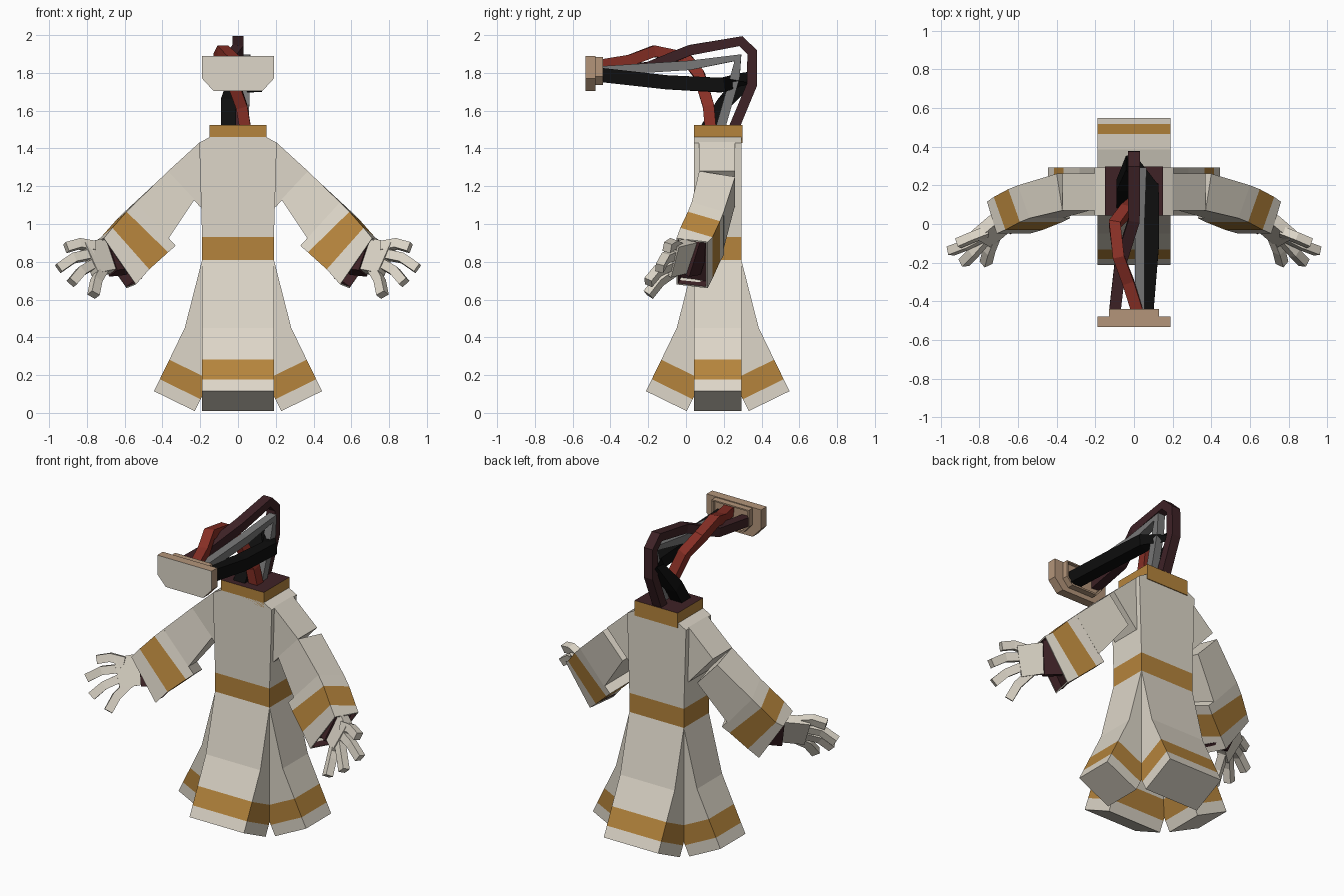
import bpy
import bmesh
from mathutils import Vector

cube = bpy.data.objects.get("Cube")
if cube:
    bpy.data.objects.remove(cube)


def material(name, hexcode):
    """Flat material from an sRGB hex colour, stored as linear values."""
    srgb = [int(hexcode[i:i + 2], 16) / 255 for i in (0, 2, 4)]
    colour = [((c + 0.055) / 1.055) ** 2.4 if c > 0.04 else c / 12.92 for c in srgb] + [1]
    mat = bpy.data.materials.new(name)
    mat.use_nodes = True
    mat.diffuse_color = colour
    mat.node_tree.nodes["Principled BSDF"].inputs["Base Color"].default_value = colour
    return mat


CLOTH = material("off white cloth", "DDD6C8")
GOLD = material("gold trim", "B5843C")
MAROON = material("dark maroon", "3E2226")
RED = material("red cable", "8A3026")
BLACK = material("black cable", "0E0E0E")
GREY = material("grey cable", "777777")
TAN = material("tan mask rim", "B3957A")


def finish(name, bm, mats):
    bmesh.ops.recalc_face_normals(bm, faces=bm.faces)
    mesh = bpy.data.meshes.new(name)
    bm.to_mesh(mesh)
    bm.free()
    for mat in mats:
        mesh.materials.append(mat)
    obj = bpy.data.objects.new(name, mesh)
    bpy.context.collection.objects.link(obj)
    return obj


def loft(name, rings, mats, bands=(), end=0, recess=0):
    """Skin a row of rings; bands lists segments using the second material."""
    bm = bmesh.new()
    rows = [[bm.verts.new(p) for p in ring] for ring in rings]
    n = len(rows[0])
    for k, (a, b) in enumerate(zip(rows, rows[1:])):
        for i in range(n):
            j = (i + 1) % n
            face = bm.faces.new((a[i], a[j], b[j], b[i]))
            face.material_index = 1 if k in bands else 0
    bm.faces.new(rows[0])
    cap = bm.faces.new(rows[-1])
    bm.normal_update()
    if recess:
        # hollow opening with a thin rim
        bmesh.ops.recalc_face_normals(bm, faces=bm.faces)
        inner = bmesh.ops.inset_region(bm, faces=[cap], thickness=0.012)["faces"]
        shift = cap.normal * -recess
        walls = bmesh.ops.extrude_face_region(bm, geom=[cap])
        new_verts = [g for g in walls["geom"] if isinstance(g, bmesh.types.BMVert)]
        new_faces = [g for g in walls["geom"] if isinstance(g, bmesh.types.BMFace)]
        if cap.is_valid:
            bm.faces.remove(cap)
        for v in new_verts:
            v.co += shift
            for f in v.link_faces:
                f.material_index = end
        for f in new_faces:
            f.material_index = end
    else:
        cap.material_index = end
    return finish(name, bm, mats)


def rect(x, y0, y1, z):
    return [(-x, y0, z), (x, y0, z), (x, y1, z), (-x, y1, z)]


def tube(name, path, mat, width, depth, side=(1, 0, 0)):
    """Rectangular bar along a path."""
    pts = [Vector(p) for p in path]
    side = Vector(side)
    rings = []
    for i, p in enumerate(pts):
        before, after = pts[max(i - 1, 0)], pts[min(i + 1, len(pts) - 1)]
        tangent = Vector()
        if p != before:
            tangent += (p - before).normalized()
        if p != after:
            tangent += (after - p).normalized()
        tangent.normalize()
        u = (side - tangent * side.dot(tangent)).normalized() * width / 2
        v = tangent.cross(u).normalized() * depth / 2
        rings.append([p - u - v, p + u - v, p + u + v, p - u + v])
    return loft(name, rings, [mat])


# Torso with belt and collar
MID, HALF, WIDE = 0.168, 0.125, 0.19
FRONT, BACK = MID - HALF, MID + HALF
loft("torso", [rect(WIDE, FRONT, BACK, .81), rect(WIDE, FRONT, BACK, .93),
               rect(.205, FRONT, BACK, 1.43), rect(.15, FRONT, BACK, 1.46)],
     [CLOTH, GOLD], bands=[0])
loft("collar", [rect(.15, FRONT, BACK + .005, 1.43), rect(.15, FRONT, BACK + .005, 1.525)],
     [GOLD, MAROON], end=1)


# Four skirt flaps, each flaring away from the waist
def skirt_flap(name, direction, start, half_width):
    out = Vector(direction)
    across = Vector((-out.y, out.x, 0))
    down, inward = Vector((.44, -.9)), Vector((-.9, -.44))
    knee, hem = Vector((start + .092, .45)), Vector((start + .255, .115))
    outer = [Vector((start, .81)), knee, hem - down * .185, hem - down * .07, hem]
    inner = [p + inward * .24 for p in outer]
    inner[0] = Vector((start - .19, .81))
    inner[1] = Vector((start - .14, .36))
    rings = []
    for o, i in zip(outer, inner):
        ring = [(o, -1), (o, 1), (i, 1), (i, -1)]
        rings.append([Vector((0, MID, p.y)) + out * p.x + across * half_width * s
                      for p, s in ring])
    loft(name, rings, [CLOTH, GOLD], bands=[2])


skirt_flap("front_flap", (0, -1, 0), HALF, WIDE)
skirt_flap("back_flap", (0, 1, 0), HALF, WIDE)
skirt_flap("left_flap", (1, 0, 0), WIDE, HALF)
skirt_flap("right_flap", (-1, 0, 0), WIDE, HALF)


# Arms and hands, built once per side
def sleeve_ring(s, top, bottom, y, back):
    front = [Vector((p[0], y, p[1])) for p in (top, bottom)]
    ring = [front[0], front[1], front[1] + Vector(back), front[0] + Vector(back)]
    return [Vector((v.x * s, v.y, v.z)) for v in ring]


for label, s in (("left", 1), ("right", -1)):
    straight, turned, bent = (0, .19, 0), (.03, .19, -.03), (.06, .17, -.05)
    end_back = (.05, .165, -.02)
    loft(label + "_upper_arm",
         [sleeve_ring(s, (.2, 1.435), (.04, 1.24), .07, straight),
          sleeve_ring(s, (.37, 1.28), (.2, 1.09), .07, straight)], [CLOTH])
    loft(label + "_forearm_sleeve",
         [sleeve_ring(s, (.37, 1.28), (.23, 1.13), .07, turned),
          sleeve_ring(s, (.54, 1.115), (.37, .92), .03, bent)], [CLOTH])
    loft(label + "_cuff",
         [sleeve_ring(s, (.54, 1.115), (.33, .885), .03, bent),
          sleeve_ring(s, (.59, 1.065), (.37, .85), .01, bent),
          sleeve_ring(s, (.665, .98), (.47, .76), -.03, bent),
          sleeve_ring(s, (.71, .925), (.54, .68), -.05, end_back)],
         [CLOTH, GOLD, MAROON], bands=[1], end=2, recess=.05)

    def flip(points):
        return [(x * s, y, z) for x, y, z in points]

    knuckle_line = (.5 * s, .1, .8)
    tube(label + "_wrist", flip([(.6, .07, .84), (.69, .01, .83)]),
         MAROON, .2, .09, knuckle_line)
    tube(label + "_palm", flip([(.66, .03, .835), (.72, -.02, .825), (.79, -.08, .81)]),
         CLOTH, .18, .06, knuckle_line)
    fingers = {
        "index": [(.76, -.04, .88), (.84, -.07, .895), (.91, -.1, .875)],
        "middle": [(.77, -.06, .84), (.87, -.11, .82), (.95, -.14, .765)],
        "ring": [(.76, -.07, .79), (.83, -.15, .75), (.88, -.2, .69)],
        "small": [(.71, -.04, .77), (.75, -.14, .7), (.765, -.2, .625)],
    }
    for finger, path in fingers.items():
        tube(f"{label}_{finger}_finger", flip(path), CLOTH, .05, .045, knuckle_line)

# Cables rising from the collar and reaching the mask
tube("maroon_cable", [(0, .25, 1.5), (0, .35, 1.74), (0, .35, 1.91), (0, .29, 1.968),
                      (0, .02, 1.92), (-.07, -.2, 1.83), (-.1, -.46, 1.81)], MAROON, .06, .055)
tube("red_cable", [(.04, .13, 1.5), (.02, .12, 1.62), (-.04, .07, 1.79), (-.1, 0, 1.88),
                   (-.08, -.17, 1.915), (-.03, -.3, 1.865), (.02, -.46, 1.84)], RED, .06, .06)
tube("black_cable", [(-.05, .11, 1.5), (-.05, .2, 1.64), (-.02, .32, 1.77), (.09, .19, 1.735),
                     (.09, -.1, 1.75), (.06, -.46, 1.79)], BLACK, .08, .075)
tube("grey_cable", [(.03, .18, 1.5), (.04, .26, 1.78), (.04, .275, 1.88),
                    (.03, .02, 1.84), (.03, -.46, 1.81)], GREY, .05, .05)


# Mask: chamfered face plate with a raised hollow rim behind
def mask_ring(y, half, top, jaw, chin, bevel):
    side = [(half, top), (half, jaw), (half - bevel, chin)]
    return ([(x, y, z) for x, z in side] + [(-x, y, z) for x, z in reversed(side)])


loft("mask_plate", [mask_ring(y, WIDE, 1.89, 1.77, 1.705, .06) for y in (-.478, -.533)],
     [TAN, CLOTH], end=1)
loft("mask_rim", [mask_ring(y, .13, 1.885, 1.78, 1.735, .04) for y in (-.48, -.44)],
     [TAN], recess=.02)
